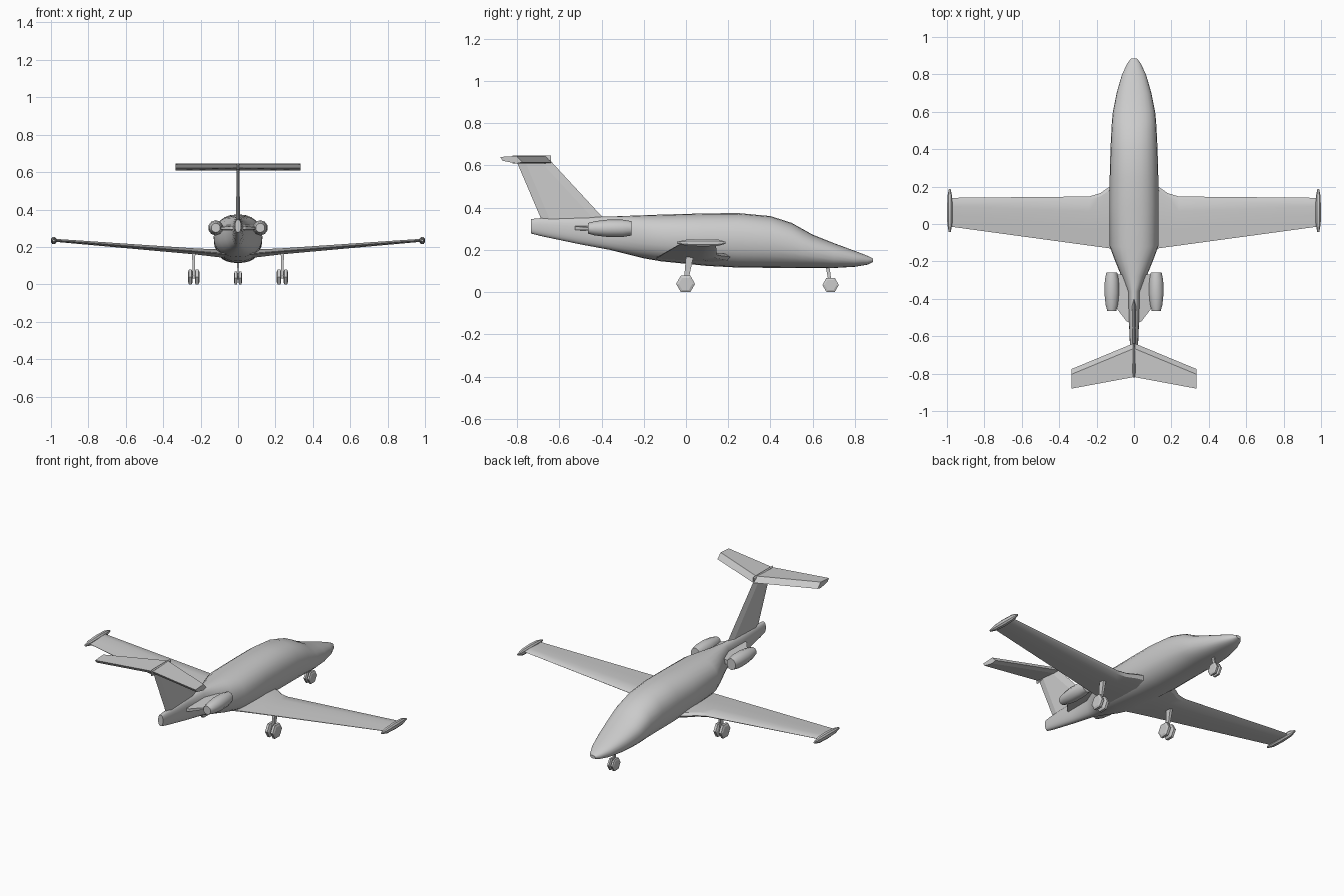
import bpy, bmesh, math
from mathutils import Vector

if "Cube" in bpy.data.objects:
    bpy.data.objects.remove(bpy.data.objects["Cube"])


def finish(name, bm, mirror=False, smooth=None):
    bmesh.ops.recalc_face_normals(bm, faces=bm.faces)
    me = bpy.data.meshes.new(name)
    bm.to_mesh(me)
    bm.free()
    ob = bpy.data.objects.new(name, me)
    bpy.context.collection.objects.link(ob)
    if mirror:
        ob.modifiers.new("Mirror", 'MIRROR').use_mirror_merge = False
    if smooth:
        bpy.ops.object.select_all(action='DESELECT')
        ob.select_set(True)
        bpy.context.view_layer.objects.active = ob
        bpy.ops.object.shade_smooth_by_angle(angle=math.radians(smooth))
    return ob


def loft(name, rings, mirror=False, smooth=None):
    """Skin a list of equal-length closed rings and cap both ends."""
    bm = bmesh.new()
    vs = [[bm.verts.new(p) for p in r] for r in rings]
    n = len(vs[0])
    for a, b in zip(vs, vs[1:]):
        for i in range(n):
            j = (i + 1) % n
            bm.faces.new((a[i], a[j], b[j], b[i]))
    bm.faces.new(vs[0])
    bm.faces.new(vs[-1][::-1])
    return finish(name, bm, mirror, smooth)


def section(cx, y, zb, zt, hw, n=24, e=2.0, turn=0.0):
    """Superellipse ring across the y axis."""
    pts = []
    for i in range(n):
        t = 2 * math.pi * i / n + turn
        c, s = math.cos(t), math.sin(t)
        px = math.copysign(abs(c) ** (2 / e), c)
        pz = math.copysign(abs(s) ** (2 / e), s)
        pts.append((cx + hw * px, y, (zb + zt) / 2 + (zt - zb) / 2 * pz))
    return pts


def airfoil(x, le, te, z, th):
    """Wing section at span x, thickness th."""
    c = le - te
    prof = [(0, 0), (.06, .35), (.3, .5), (.65, .3), (1, .06),
            (1, -.06), (.65, -.3), (.3, -.5), (.06, -.35)]
    return [(x, le - c * u, z + th * v) for u, v in prof]


# Fuselage: y, bottom, top, half width
body = [(.885, .142, .160, .016), (.86, .130, .172, .035), (.80, .120, .195, .064),
        (.70, .114, .232, .093), (.60, .114, .272, .113), (.55, .114, .300, .118),
        (.50, .115, .328, .121), (.40, .115, .360, .126), (.25, .116, .374, .130),
        (.10, .124, .373, .130), (-.12, .146, .367, .130), (-.20, .160, .364, .100),
        (-.28, .180, .361, .067), (-.36, .200, .358, .034), (-.50, .226, .355, .028),
        (-.69, .266, .350, .020), (-.735, .278, .346, .016)]
loft("fuselage", [section(0, y, b, t, w, 24, 2.3) for y, b, t, w in body], smooth=40)

# Wings with flared root
loft("wing", [airfoil(.04, .24, -.145, .160, .045), airfoil(.13, .20, -.13, .168, .040),
              airfoil(.18, .165, -.123, .172, .036), airfoil(.24, .147, -.115, .177, .032),
              airfoil(.975, .140, -.015, .235, .016)], mirror=True, smooth=30)

# Wing tip tanks
loft("tip_tank", [section(.985, y, .234 - h, .234 + h, w, 8, 2.6, math.pi / 8)
                  for y, h, w in [(.188, .005, .005), (.15, .017, .013), (.07, .019, .016),
                                  (.0, .015, .014), (-.042, .005, .006)]],
     mirror=True, smooth=35)

# Engine nacelles
loft("engine", [section(.119, y, .302 - h, .302 + h, w, 10, 2, math.pi / 10)
                for y, h, w in [(-.258, .034, .030), (-.30, .041, .039), (-.37, .041, .041),
                                (-.43, .034, .035), (-.465, .025, .025)]],
     mirror=True, smooth=40)

# Engine pylons
loft("engine_pylon", [[(x, -.27, z + h), (x, r, z + h * .5), (x, r, z - h * .5), (x, -.27, z - h)]
                      for x, r, z, h in [(.0, -.54, .305, .02), (.04, -.52, .302, .017),
                                         (.09, -.455, .300, .012)]], mirror=True)

# Vertical fin
def fin_ring(z, le, te, w):
    return [(0, le, z), (w, le - .05, z), (w, te + .04, z), (0, te, z),
            (-w, te + .04, z), (-w, le - .05, z)]
loft("tail_fin", [fin_ring(.33, -.37, -.68, .012), fin_ring(.36, -.40, -.692, .011),
                  fin_ring(.625, -.645, -.805, .007)])

# Swept tailplane on top of the fin
def stab_ring(x, le, te):
    return [(x, le, .615), (x, le - .028, .645), (x, te, .640),
            (x, te + .012, .622), (x, le - .03, .609)]
loft("tailplane", [stab_ring(0, -.637, -.818), stab_ring(.333, -.775, -.88)], mirror=True)

# Small fairing at the fin top
loft("fin_cap", [section(0, y, .61, .648, w, 8) for y, w in
                 [(-.64, .004), (-.68, .010), (-.80, .009), (-.822, .004)]])


def wheel(bm, x, y, r, w):
    """Six-sided wheel standing on the ground, with bevelled shoulders."""
    z = r * math.cos(math.pi / 6)
    rings = []
    for dx, k in [(-w, .72), (-w * .6, 1), (w * .6, 1), (w, .72)]:
        rings.append([bm.verts.new((x + dx, y + r * k * math.cos(i * math.pi / 3),
                                    z + r * k * math.sin(i * math.pi / 3))) for i in range(6)])
    for a, b in zip(rings, rings[1:]):
        for i in range(6):
            bm.faces.new((a[i], a[i - 1], b[i - 1], b[i]))
    bm.faces.new(rings[0])
    bm.faces.new(rings[-1])


def gear(name, x, y, r, w, gap, top_y, top_z, s0, s1, mirror):
    bm = bmesh.new()
    for sx in (-gap, gap):
        wheel(bm, x + sx, y, r, w)
    # axle
    ax = bmesh.ops.create_cube(bm, size=1)["verts"]
    for v in ax:
        v.co = Vector((x + v.co.x * gap * 2, y + v.co.y * .014, r * .87 + v.co.z * .014))
    finish(name + "_wheels", bm, mirror)
    # strut
    loft(name + "_strut", [[(x + a * s * .5, yy + b * s, z) for a, b in
                            [(-1, -1), (1, -1), (1, 1), (-1, 1)]]
                           for yy, z, s in [(y, r * .8, s0), (top_y, top_z, s1)]], mirror)


gear("main_gear", .237, -.002, .045, .012, .018, .018, .172, .009, .018, True)
gear("nose_gear", 0, .685, .039, .009, .012, .668, .14, .007, .009, False)
